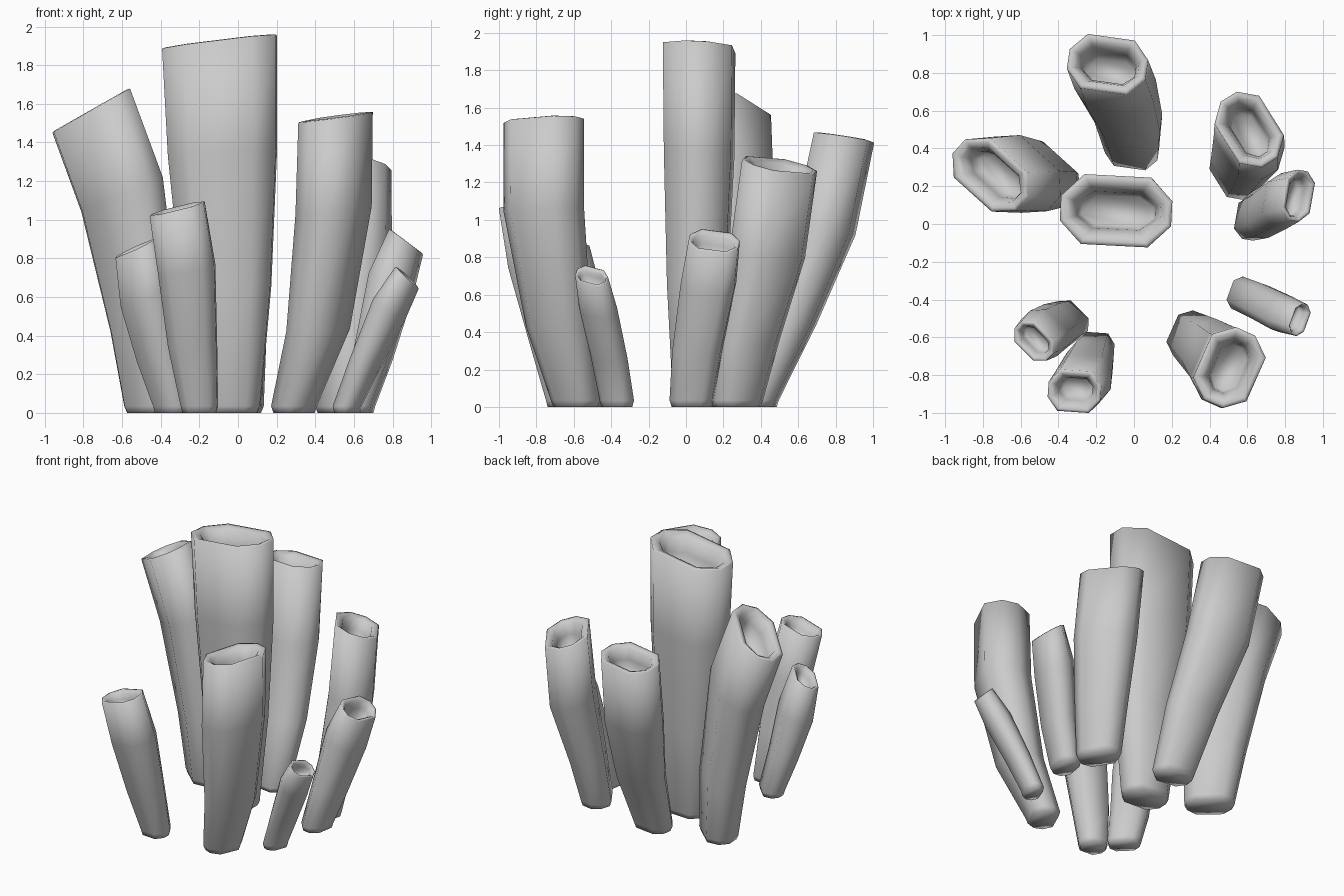
import bpy, bmesh, math
from mathutils import Vector

# Eight-sided stadium section, shared by every tube
SECTION = [(1, -.36), (1, .36), (.6, 1), (-.6, 1), (-1, .36), (-1, -.36), (-.6, -1), (.6, -1)]


def tube(name, angle, slope, rings, depth):
    """rings: (x, y, z, half length, half width) from base to rim."""
    bm = bmesh.new()
    ca, sa = math.cos(math.radians(angle)), math.sin(math.radians(angle))

    def ring(c, a, b, tilt):
        vs = []
        for u, v in SECTION:
            dx, dy = u * a * ca - v * b * sa, u * a * sa + v * b * ca
            z = c[2] + tilt * (slope[0] * dx + slope[1] * dy)
            vs.append(bm.verts.new((c[0] + dx, c[1] + dy, z)))
        return vs

    # Closed base with a softened edge, then the outer wall
    x, y, z, a, b = rings[0]
    loops = [ring((x, y, 0), a * .9, b * .9, 0), ring((x, y, .035), a, b, 0)]
    for (x, y, z, a, b), t in zip(rings[1:], (.3, .75, 1)):
        loops.append(ring((x, y, z), a, b, t))

    # Rounded rim and the hollow, following the axis of the tube
    top, below = Vector(rings[-1][:3]), Vector(rings[-2][:3])
    axis = (below - top).normalized()
    for inset, d in ((.10, -.004), (.26, .015), (.38, depth * .45), (.46, depth)):
        k = min(a, b) * inset * 1.25
        loops.append(ring(top + axis * d, a - k, b - k, 1))

    for lo, hi in zip(loops, loops[1:]):
        for i in range(8):
            j = (i + 1) % 8
            bm.faces.new((lo[i], lo[j], hi[j], hi[i]))
    bm.faces.new(loops[0][::-1])
    bm.faces.new(loops[-1])
    bmesh.ops.recalc_face_normals(bm, faces=bm.faces)
    for f in bm.faces:
        f.smooth = True
    me = bpy.data.meshes.new(name)
    bm.to_mesh(me)
    bm.free()
    bpy.context.collection.objects.link(bpy.data.objects.new(name, me))


tube("centre_tube", -3, (.12, -.05), [
    (-.05, .05, 0, .165, .115), (-.06, .06, .65, .23, .155),
    (-.08, .07, 1.35, .28, .18), (-.095, .07, 1.92, .295, .185)], .25)

tube("back_tube", -8, (.03, -.15), [
    (-.01, .39, 0, .14, .095), (-.03, .56, .45, .175, .125),
    (-.10, .74, .94, .21, .15), (-.14, .845, 1.44, .21, .145)], .2)

tube("left_tube", -42, (.57, 0), [
    (-.44, .25, 0, .165, .11), (-.48, .26, .45, .2, .13),
    (-.60, .265, 1.13, .235, .15), (-.76, .26, 1.565, .225, .14)], .2)

tube("right_back_tube", -58, (-.22, -.22), [
    (.53, .27, 0, .145, .1), (.56, .33, .35, .17, .115),
    (.61, .435, .82, .205, .145), (.61, .50, 1.29, .205, .14)], .2)

tube("right_tube", 80, (-.75, 0), [
    (.62, .03, 0, .115, .08), (.70, .06, .3, .13, .09),
    (.79, .12, .66, .145, .1), (.87, .15, .885, .135, .075)], .12)

tube("small_front_right_tube", 70, (-1, .1), [
    (.565, -.37, 0, .09, .06), (.66, -.41, .26, .095, .065),
    (.78, -.47, .53, .1, .065), (.875, -.505, .70, .088, .045)], .07)

tube("front_right_tube", 66, (.13, .03), [
    (.29, -.59, 0, .13, .095), (.415, -.68, .43, .17, .135),
    (.495, -.76, 1.05, .21, .16), (.505, -.76, 1.53, .21, .155)], .2)

tube("front_left_outer_tube", -45, (.5, .1), [
    (-.34, -.505, 0, .11, .075), (-.41, -.535, .28, .125, .085),
    (-.48, -.58, .6, .135, .1), (-.53, -.62, .85, .12, .075)], .1)

tube("front_left_inner_tube", -4, (.25, .1), [
    (-.2, -.66, 0, .095, .085), (-.235, -.73, .35, .125, .105),
    (-.265, -.82, .74, .145, .125), (-.315, -.885, 1.055, .14, .11)], .12)
